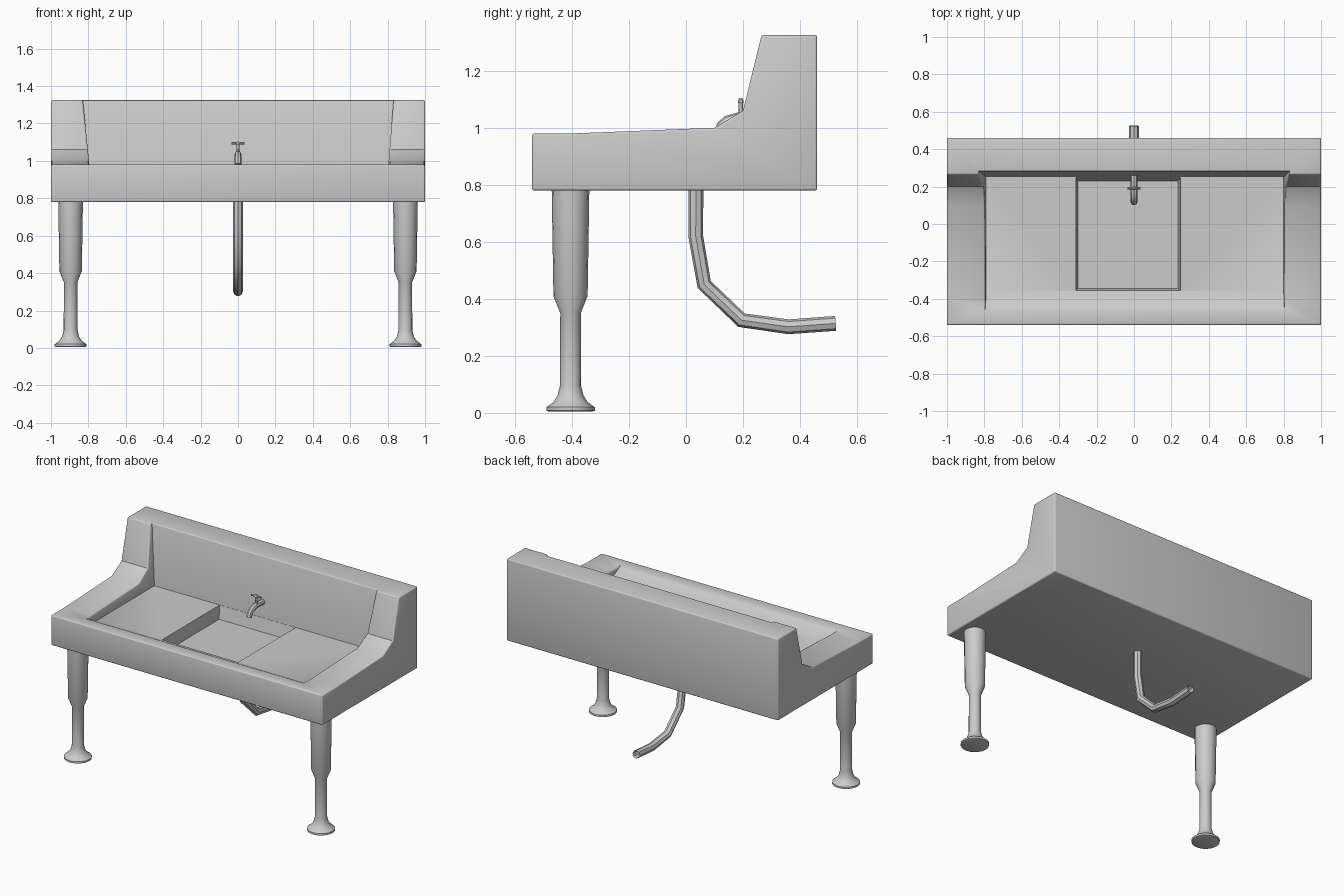
import bpy, bmesh, math

if "Cube" in bpy.data.objects:
    bpy.data.objects.remove(bpy.data.objects["Cube"])


def make_object(name, bm):
    bmesh.ops.recalc_face_normals(bm, faces=bm.faces)
    mesh = bpy.data.meshes.new(name)
    bm.to_mesh(mesh)
    bm.free()
    ob = bpy.data.objects.new(name, mesh)
    bpy.context.collection.objects.link(ob)
    return ob


def smooth(ob, angle=35):
    bpy.ops.object.select_all(action='DESELECT')
    ob.select_set(True)
    bpy.context.view_layer.objects.active = ob
    bpy.ops.object.shade_smooth_by_angle(angle=math.radians(angle))


def loft(name, rings):
    bm = bmesh.new()
    loops = [[bm.verts.new(p) for p in r] for r in rings]
    n = len(loops[0])
    for a, b in zip(loops, loops[1:]):
        for i in range(n):
            bm.faces.new((a[i], a[(i + 1) % n], b[(i + 1) % n], b[i]))
    bm.faces.new(loops[0][::-1])
    bm.faces.new(loops[-1])
    return make_object(name, bm)


def rect(x0, x1, y0, y1, z):
    return [(x0, y0, z), (x1, y0, z), (x1, y1, z), (x0, y1, z)]


def lathe(name, x, y, profile, sides=16):
    rings = [[(x + r * math.cos(2 * math.pi * i / sides),
               y + r * math.sin(2 * math.pi * i / sides), z)
              for i in range(sides)] for r, z in profile]
    ob = loft(name, rings)
    smooth(ob)
    return ob


def cut(ob, cutter):
    cutter.hide_render = True
    mod = ob.modifiers.new("cut", 'BOOLEAN')
    mod.object = cutter
    mod.solver = 'EXACT'
    bpy.context.view_layer.objects.active = ob
    bpy.ops.object.modifier_apply(modifier=mod.name)
    bpy.data.objects.remove(cutter)


def tube(name, points, radius, caps):
    cu = bpy.data.curves.new(name, 'CURVE')
    cu.dimensions = '3D'
    cu.bevel_depth = radius
    cu.bevel_resolution = 2
    cu.use_fill_caps = caps
    sp = cu.splines.new('POLY')
    sp.points.add(len(points) - 1)
    for p, co in zip(sp.points, points):
        p.co = (*co, 1)
    ob = bpy.data.objects.new(name, cu)
    bpy.context.collection.objects.link(ob)
    bpy.ops.object.select_all(action='DESELECT')
    ob.select_set(True)
    bpy.context.view_layer.objects.active = ob
    bpy.ops.object.convert(target='MESH')
    smooth(bpy.context.object, 40)


# Sink body: side profile extruded across the width
side = [(-.54, .78), (-.54, .98), (-.4, .98), (.1, 1.0), (.2, 1.06),
        (.265, 1.325), (.46, 1.325), (.46, .78)]
body = loft("sink_body", [[(x, y, z) for y, z in side] for x in (-1, 1)])

# Open the space between the side wings down to the drainboards
BOARD = .93
cut(body, loft("opening_cutter", [rect(-.79, .80, -.36, .25, BOARD),
                                  rect(-.84, .84, -1.36, .29, 1.43)]))

# Round the outer edges, leaving the drainboard outline crisp
bm = bmesh.new()
bm.from_mesh(body.data)
edges = [e for e in bm.edges if len(e.link_faces) == 2 and e.is_convex
         and e.calc_face_angle() > math.radians(35)]
bmesh.ops.bevel(bm, geom=edges, offset=.024, segments=3, profile=.5,
                affect='EDGES', clamp_overlap=True)
bm.to_mesh(body.data)
bm.free()

# Central basin between the drainboards
cut(body, loft("basin_cutter", [rect(-.30, .235, -.345, .23, .845),
                                rect(-.31, .25, -.355, .249, BOARD + .002)]))
smooth(body)

# Front legs with stepped columns and flared feet
leg = [(.075, .004), (.085, .008), (.085, .02), (.06, .038), (.046, .06),
       (.037, .095), (.036, .35), (.06, .41), (.066, .785)]
for sx, label in ((-1, "left"), (1, "right")):
    lathe("front_leg_" + label, sx * .895, -.405, leg)

# Drain pipe bending to the back
tube("drain_pipe", [(0, .035, .80), (0, .034, .62), (0, .064, .45),
                    (0, .195, .325), (0, .36, .302), (0, .525, .314)],
     .026, False)

# Tap: spout, stem and cross handle
tube("tap_spout", [(0, .27, 1.03), (0, .18, 1.035), (0, .145, 1.025),
                   (0, .125, 1.008), (0, .117, .982)], .018, True)
lathe("tap_stem", 0, .192, [(.014, 1.03), (.009, 1.055), (.008, 1.085),
                            (.011, 1.09), (.006, 1.104)], 10)
tube("tap_handle", [(-.036, .192, 1.094), (.036, .192, 1.094)], .007, True)
